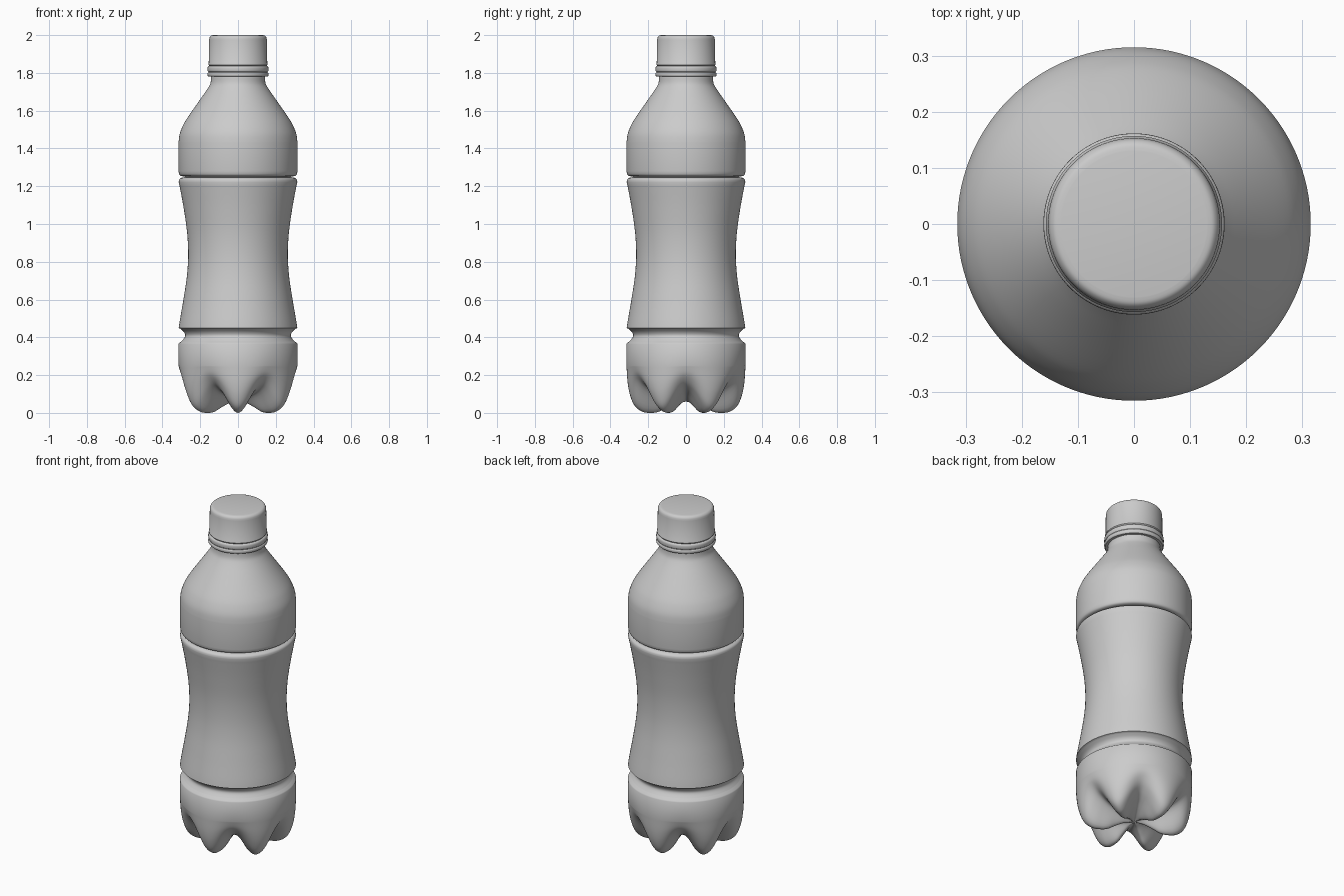
import bpy, bmesh, math

if "Cube" in bpy.data.objects:
    bpy.data.objects.remove(bpy.data.objects["Cube"])

SEG = 120
LOBES = 6


def spline(pts, steps=5):
    """Catmull-Rom curve through (r, z) points."""
    out = []
    for i in range(len(pts) - 1):
        p0, p1, p2 = pts[max(i - 1, 0)], pts[i], pts[i + 1]
        p3 = pts[min(i + 2, len(pts) - 1)]
        for s in range(steps):
            t = s / steps
            out.append(tuple(0.5 * (2 * b + (c - a) * t + (2 * a - 5 * b + 4 * c - d) * t * t
                                    + (3 * b - a - 3 * c + d) * t ** 3)
                             for a, b, c, d in zip(p0, p1, p2, p3)))
    return out + [pts[-1]]


def lathe(name, profile, valley=None):
    """Spin a profile from bottom pole to top pole; blend to the valley profile between lobes."""
    valley = valley or profile
    bm = bmesh.new()
    rings = []
    for (r0, z0), (r1, z1) in zip(profile, valley):
        if r0 < 1e-5:
            rings.append([bm.verts.new((0, 0, z0))] * SEG)
            continue
        ring = []
        for k in range(SEG):
            a = 2 * math.pi * k / SEG
            w = 0.5 - 0.5 * math.cos(LOBES * a)      # 1 on a lobe, 0 in a valley
            r, z = r1 + (r0 - r1) * w, z1 + (z0 - z1) * w
            ring.append(bm.verts.new((r * math.cos(a), r * math.sin(a), z)))
        rings.append(ring)
    for lo, hi in zip(rings, rings[1:]):
        for k in range(SEG):
            n = (k + 1) % SEG
            quad = [lo[k], lo[n], hi[n], hi[k]]
            bm.faces.new(list(dict.fromkeys(quad)))
    bmesh.ops.recalc_face_normals(bm, faces=bm.faces)
    me = bpy.data.meshes.new(name)
    bm.to_mesh(me)
    bm.free()
    ob = bpy.data.objects.new(name, me)
    bpy.context.collection.objects.link(ob)
    bpy.ops.object.select_all(action='DESELECT')
    ob.select_set(True)
    bpy.context.view_layer.objects.active = ob
    bpy.ops.object.shade_smooth_by_angle(angle=math.radians(40))
    return ob


# Petal base: profile along a foot and along the valley between feet
foot = spline([(0, 0.06), (0.05, 0.053), (0.10, 0.03), (0.145, 0.006), (0.185, 0.0), (0.23, 0.006),
               (0.27, 0.035), (0.295, 0.09), (0.309, 0.16), (0.315, 0.25)])
gap = spline([(0, 0.06), (0.05, 0.068), (0.10, 0.082), (0.145, 0.098), (0.185, 0.113), (0.22, 0.13),
              (0.255, 0.153), (0.282, 0.18), (0.302, 0.21), (0.315, 0.25)])

# Lower band, groove, waist, narrow groove, shoulder and neck
upper = [(0.315, 0.365), (0.311, 0.371)]
upper += spline([(0.298, 0.38), (0.284, 0.398), (0.280, 0.413), (0.288, 0.43), (0.306, 0.446)], 4)
upper += spline([(0.314, 0.449), (0.308, 0.49), (0.289, 0.60), (0.271, 0.72), (0.264, 0.83),
                 (0.269, 0.95), (0.287, 1.08), (0.309, 1.20)])
upper += spline([(0.314, 1.222), (0.311, 1.236), (0.298, 1.245), (0.28, 1.248)], 3)
upper += spline([(0.28, 1.252), (0.300, 1.254), (0.311, 1.262), (0.315, 1.28)], 3)
upper += spline([(0.315, 1.43), (0.309, 1.475), (0.292, 1.52), (0.266, 1.565), (0.20, 1.66),
                 (0.162, 1.715), (0.146, 1.745), (0.142, 1.78)], 4)
upper += [(0.135, 1.80), (0.135, 1.95), (0, 1.95)]
lathe("bottle_body", foot + upper, gap + upper)

# Tamper ring with a groove around its middle
lathe("cap_ring", [(0, 1.78), (0.15, 1.78)]
      + spline([(0.156, 1.78), (0.161, 1.786), (0.161, 1.797), (0.157, 1.803)], 3)
      + spline([(0.157, 1.806), (0.161, 1.811), (0.161, 1.828), (0.156, 1.835)], 3)
      + [(0.15, 1.837), (0, 1.837)])

# Screw cap
lathe("cap", [(0, 1.835), (0.15, 1.835), (0.157, 1.843), (0.157, 1.85), (0.155, 1.853)]
      + spline([(0.153, 1.975), (0.150, 1.988), (0.142, 1.997), (0.13, 2.0)], 4)
      + [(0, 2.0)])
